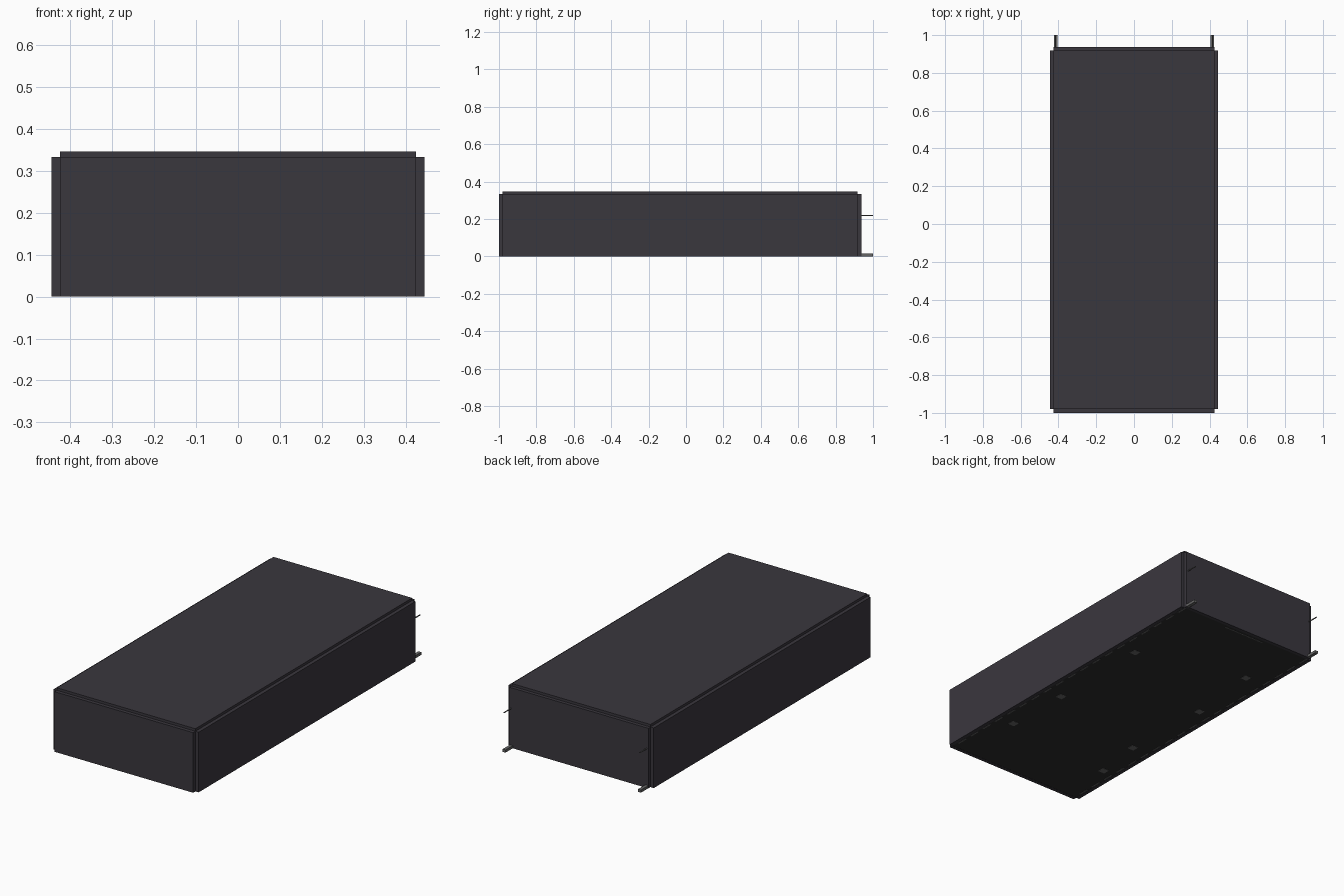
import bpy, bmesh
from mathutils import Matrix, Vector

if "Cube" in bpy.data.objects:
    bpy.data.objects.remove(bpy.data.objects["Cube"])


def material(name, rgb):
    m = bpy.data.materials.new(name)
    m.diffuse_color = (*rgb, 1)
    m.use_nodes = True
    m.node_tree.nodes["Principled BSDF"].inputs["Base Color"].default_value = m.diffuse_color
    return m


CHARCOAL = material("charcoal panel", (0.042, 0.038, 0.048))
BLACK = material("black underside", (0.026, 0.026, 0.027))
STEEL = material("grey steel", (0.13, 0.13, 0.13))


def make(name, bm, mat):
    me = bpy.data.meshes.new(name)
    bm.to_mesh(me)
    bm.free()
    ob = bpy.data.objects.new(name, me)
    me.materials.append(mat)
    bpy.context.collection.objects.link(ob)
    return ob


def box(name, x, y, z, mat):
    """Box from (min, max) ranges."""
    lo, hi = Vector((x[0], y[0], z[0])), Vector((x[1], y[1], z[1]))
    bm = bmesh.new()
    mtx = Matrix.Translation((lo + hi) / 2) @ Matrix.Diagonal((*(hi - lo), 1))
    bmesh.ops.create_cube(bm, size=1, matrix=mtx)
    return make(name, bm, mat)


X, Y0, Y1, Z = 0.425, -0.98, 0.918, 0.333   # inner body

# outer panels, leaving stepped corners
box("top_panel", (-X, X), (Y0, Y1), (Z - 0.006, 0.347), CHARCOAL)
box("front_panel", (-X, X), (-1, Y0), (0, Z), CHARCOAL)
box("back_panel", (-X, X), (Y1, 0.937), (0, Z), CHARCOAL)
for side, s in (("left", -1), ("right", 1)):
    xs = sorted((s * X, s * 0.445))
    box(side + "_panel", xs, (Y0, Y1), (0, Z), CHARCOAL)

# closed underside
box("bottom_panel", (-X, X), (Y0, Y1), (0.001, 0.014), BLACK)

# rails running under the body and out of the back, with thin pins above
for side, s in (("left", -1), ("right", 1)):
    xs = sorted((s * 0.406, s * 0.424))
    box(side + "_rail_end", xs, (0.937, 1), (0, 0.015), STEEL)
    box(side + "_pin", sorted((s * 0.413, s * 0.418)), (0.937, 1), (0.217, 0.221), STEEL)
    # rail shows through the underside as a row of thin strips
    for i in range(19):
        y = Y0 + 0.04 + i * 0.1
        box(f"{side}_rail_strip_{i}", sorted((s * 0.413, s * 0.421)),
            (y, y + 0.06), (0.0, 0.004), STEEL)

# small plates under the bottom
for i, (x, y) in enumerate(((0.32, 0.39), (-0.30, 0.56), (-0.34, 0.13), (0.32, -0.215),
                            (-0.316, -0.386), (0.33, -0.594), (-0.353, -0.67))):
    box(f"underside_plate_{i}", (x - 0.02, x + 0.02), (y - 0.02, y + 0.02), (0, 0.004), STEEL)
box("underside_slot_strip", (-0.128, 0.128), (0.897, 0.903), (0, 0.004), STEEL)
